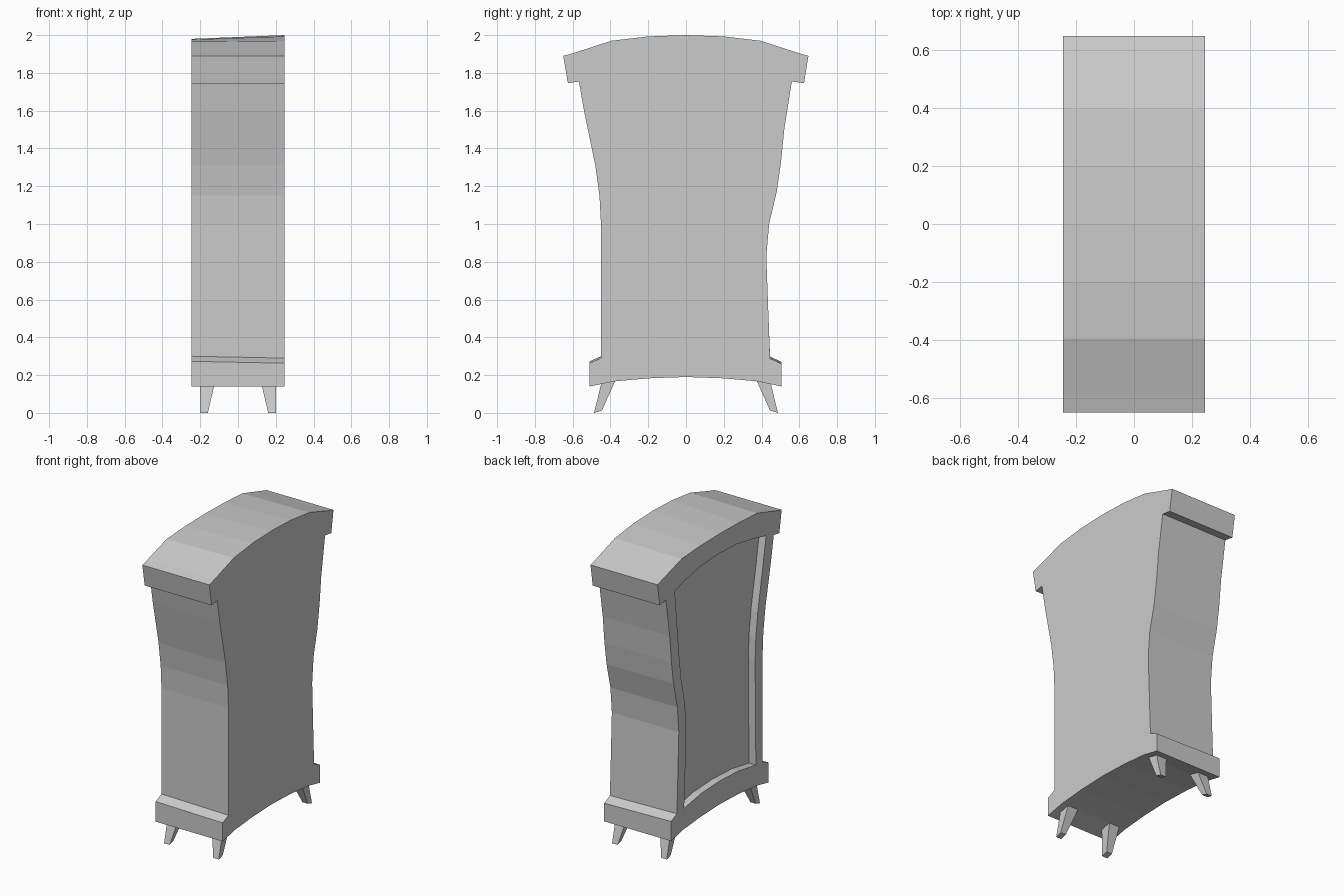
import bpy, bmesh

if "Cube" in bpy.data.objects:
    bpy.data.objects.remove(bpy.data.objects["Cube"])

HALF = 0.245    # half thickness of the cabinet in x


def make_object(name, bm):
    bmesh.ops.recalc_face_normals(bm, faces=bm.faces)
    me = bpy.data.meshes.new(name)
    bm.to_mesh(me)
    bm.free()
    ob = bpy.data.objects.new(name, me)
    bpy.context.collection.objects.link(ob)
    return ob


def loft(name, loop_a, loop_b):
    """Closed solid between two matching loops of 3D points."""
    bm = bmesh.new()
    a = [bm.verts.new(p) for p in loop_a]
    b = [bm.verts.new(p) for p in loop_b]
    n = len(a)
    bm.faces.new(a)
    bm.faces.new(b[::-1])
    for i in range(n):
        j = (i + 1) % n
        bm.faces.new((a[i], b[i], b[j], a[j]))
    return make_object(name, bm)


# Cabinet silhouette (y, z): arched underside, right side, domed top, left side
outline = [
    (-0.51, 0.14), (-0.38, 0.167), (-0.2, 0.183), (0, 0.19), (0.2, 0.183), (0.38, 0.167), (0.505, 0.14),
    (0.505, 0.26), (0.445, 0.288), (0.437, 0.5), (0.425, 0.83), (0.44, 1.0), (0.48, 1.17),
    (0.502, 1.32), (0.52, 1.5), (0.56, 1.755), (0.625, 1.745), (0.648, 1.89),
    (0.595, 1.905), (0.395, 1.97), (0.2, 1.993), (0, 2.0), (-0.2, 1.993), (-0.395, 1.97), (-0.595, 1.905),
    (-0.65, 1.89), (-0.625, 1.745), (-0.567, 1.755), (-0.54, 1.6), (-0.48, 1.31),
    (-0.458, 1.15), (-0.45, 1.0), (-0.45, 0.29), (-0.51, 0.263),
]


def back_z(y, z):
    """The open side is slightly lower at the crown and higher at the plinth."""
    if z > 1.96:
        return z - 0.02 * (z - 1.96) / 0.04
    return z + 0.01 if 0.25 < z < 0.3 else z


cabinet = loft("cabinet_body",
               [(-HALF, y, back_z(y, z)) for y, z in outline],
               [(HALF, y, z) for y, z in outline])

# Recessed panel on the -x side, following the silhouette
panel = [
    (-0.38, 0.305), (-0.2, 0.335), (0, 0.345), (0.2, 0.335), (0.37, 0.305),
    (0.36, 0.5), (0.348, 0.83), (0.362, 1.0), (0.4, 1.17), (0.42, 1.32), (0.438, 1.5), (0.467, 1.78),
    (0.36, 1.81), (0.18, 1.842), (0, 1.85), (-0.18, 1.842), (-0.36, 1.81),
    (-0.487, 1.78), (-0.455, 1.6), (-0.4, 1.31), (-0.38, 1.15), (-0.372, 1.0),
]
cutter = loft("panel_cutter",
              [(-HALF - 0.1, y, z) for y, z in panel],
              [(-HALF + 0.05, y, z) for y, z in panel])
mod = cabinet.modifiers.new("panel_recess", 'BOOLEAN')
mod.operation = 'DIFFERENCE'
mod.solver = 'EXACT'
mod.object = cutter
cutter.hide_render = True
cutter.hide_viewport = True
cutter.display_type = 'WIRE'

# Four splayed, tapered feet
for sx, xn in ((-1, "left"), (1, "right")):
    for sy, yn in ((-1, "front"), (1, "back")):
        foot = [(0.16, 0.445, 0.012), (0.2, 0.445, 0.012), (0.2, 0.487, 0), (0.16, 0.487, 0)]
        top = [(0.12, 0.37, 0.18), (0.2, 0.37, 0.18), (0.2, 0.445, 0.17), (0.12, 0.445, 0.17)]
        loft(f"{yn}_{xn}_foot",
             [(sx * x, sy * y, z) for x, y, z in foot],
             [(sx * x, sy * y, z) for x, y, z in top])
